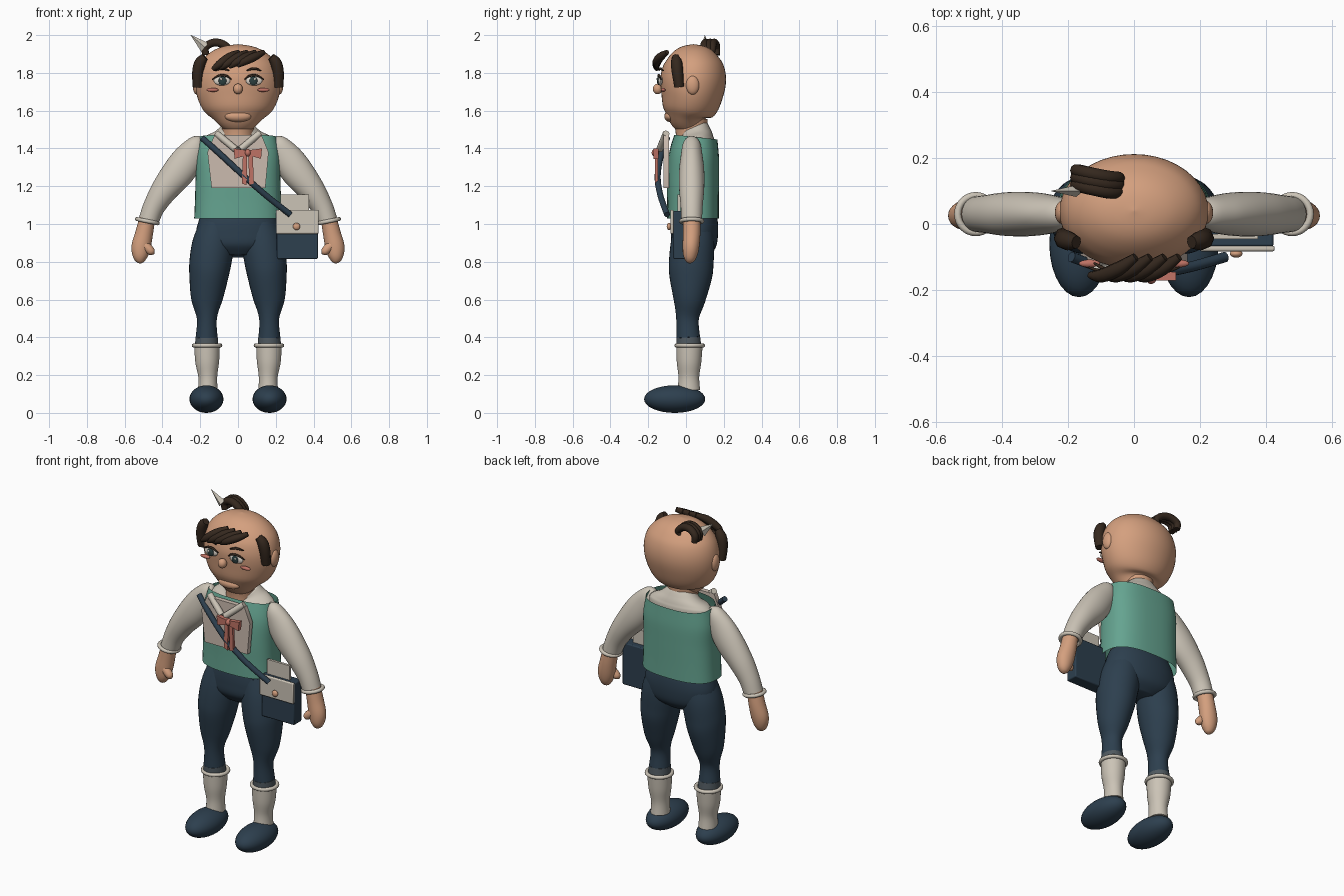
import bpy, bmesh, math
from mathutils import Vector

if "Cube" in bpy.data.objects:
    bpy.data.objects.remove(bpy.data.objects["Cube"])


def material(name, rgb):
    m = bpy.data.materials.new(name)
    m.use_nodes = True
    m.diffuse_color = (*rgb, 1)
    m.node_tree.nodes["Principled BSDF"].inputs["Base Color"].default_value = (*rgb, 1)
    return m


SKIN = material("warm skin", (.66, .35, .21))
CREAM = material("cream cloth", (.6, .55, .47))
PANEL = material("rosy cream", (.6, .5, .43))
TEAL = material("teal vest", (.13, .37, .28))
NAVY = material("navy", (.026, .05, .077))
BROWN = material("dark brown hair", (.035, .021, .013))
ROSE = material("rose ribbon", (.52, .17, .13))
WHITE = material("eye white", (.7, .65, .58))
IRIS = material("dark iris", (.025, .05, .05))
GREY = material("slate band", (.08, .1, .115))


def finish(name, bm, mat, angle=50):
    bmesh.ops.recalc_face_normals(bm, faces=bm.faces)
    me = bpy.data.meshes.new(name)
    bm.to_mesh(me)
    bm.free()
    ob = bpy.data.objects.new(name, me)
    bpy.context.collection.objects.link(ob)
    me.materials.append(mat)
    bpy.ops.object.select_all(action='DESELECT')
    ob.select_set(True)
    bpy.context.view_layer.objects.active = ob
    bpy.ops.object.shade_smooth_by_angle(angle=math.radians(angle))
    return ob


def spline(pts, steps):
    """Smooth curve through points of any dimension."""
    p = [pts[0]] + list(pts) + [pts[-1]]
    out = []
    for i in range(1, len(p) - 2):
        for k in range(steps):
            t = k / steps
            out.append([.5 * (2 * b + (c - a) * t + (2 * a - 5 * b + 4 * c - d) * t * t
                              + (3 * b - a - 3 * c + d) * t ** 3)
                        for a, b, c, d in zip(*p[i - 1:i + 3])])
    return out + [list(pts[-1])]


def sweep(name, pts, mat, sides=32, steps=5, power=2, caps=True, flip=1):
    """Tube through (x, y, z, width radius, depth radius) points."""
    path = spline([(p[0] * flip, *p[1:], *([p[3]] if len(p) == 4 else [])) for p in pts], steps)
    bm = bmesh.new()
    rings = []
    for i, (x, y, z, ra, rb) in enumerate(path):
        t = Vector(path[min(i + 1, len(path) - 1)][:3]) - Vector(path[max(i - 1, 0)][:3])
        u = t.cross(Vector((0, 1, 0))).normalized()
        v = u.cross(t).normalized()
        ring = []
        for k in range(sides):
            a = math.tau * k / sides
            c, s = math.cos(a), math.sin(a)
            c, s = (math.copysign(abs(q) ** (2 / power), q) for q in (c, s))
            ring.append(bm.verts.new(Vector((x, y, z)) + u * c * max(ra, .001) + v * s * max(rb, .001)))
        rings.append(ring)
    for a, b in zip(rings, rings[1:]):
        for k in range(sides):
            n = (k + 1) % sides
            bm.faces.new((a[k], a[n], b[n], b[k]))
    if caps:
        bm.faces.new(rings[0])
        bm.faces.new(rings[-1])
    return finish(name, bm, mat)


def ball(name, at, size, mat):
    bm = bmesh.new()
    bmesh.ops.create_uvsphere(bm, u_segments=28, v_segments=16, radius=1)
    bmesh.ops.scale(bm, vec=size, verts=bm.verts)
    bmesh.ops.translate(bm, vec=at, verts=bm.verts)
    return finish(name, bm, mat)


def plate(name, outline, y0, y1, mat):
    """Flat front-facing outline given as (x, z), with depth from y0 to y1."""
    bm = bmesh.new()
    f = bm.faces.new([bm.verts.new((x, y0, z)) for x, z in outline])
    ext = bmesh.ops.extrude_face_region(bm, geom=[f])["geom"]
    bmesh.ops.translate(bm, vec=(0, y1 - y0, 0), verts=[g for g in ext if isinstance(g, bmesh.types.BMVert)])
    return finish(name, bm, mat, 30)


def rect(x0, x1, z0, z1):
    return [(x0, z0), (x1, z0), (x1, z1), (x0, z1)]


def ring(name, at, radius, thick, mat, tilt=0):
    bpy.ops.mesh.primitive_torus_add(location=at, major_radius=radius, minor_radius=thick, rotation=(0, tilt, 0),
                                     major_segments=32, minor_segments=10)
    ob = bpy.context.object
    ob.name = name
    ob.data.materials.append(mat)
    bpy.ops.object.shade_smooth()


# Head and neck
sweep("head", [(0, .03, 1.5, .07, .06), (0, .015, 1.55, .125, .1), (0, .018, 1.6, .182, .14),
               (0, .03, 1.68, .218, .163), (0, .038, 1.76, .226, .174), (0, .04, 1.83, .212, .163),
               (0, .04, 1.88, .18, .135), (0, .04, 1.92, .128, .097), (0, .04, 1.942, .07, .055),
               (0, .04, 1.952, 0, 0)], SKIN, 40)
sweep("neck", [(0, .035, 1.4, .09), (0, .03, 1.48, .084), (0, .025, 1.55, .09)], SKIN)
ball("nose", (0, -.15, 1.715), (.025, .025, .028), SKIN)
ball("chin", (0, -.085, 1.57), (.07, .03, .03), SKIN)

# Paired face parts and side hair
for s, side in ((1, "left"), (-1, "right")):
    ball(side + "_ear", (.218 * s, .035, 1.735), (.022, .035, .05), SKIN)
    ball(side + "_eye", (.085 * s, -.136, 1.758), (.044, .012, .025), WHITE)
    ball(side + "_iris", (.082 * s, -.146, 1.758), (.021, .007, .023), IRIS)
    ball(side + "_glint", (.089 * s, -.153, 1.767), (.006, .003, .006), WHITE)
    sweep(side + "_lash", [(.035, -.14, 1.765, .003), (.06, -.146, 1.784, .006), (.1, -.143, 1.786, .006),
                           (.137, -.132, 1.765, .003)], BROWN, 10, flip=s)
    sweep(side + "_brow", [(.045, -.142, 1.812, .003), (.085, -.138, 1.823, .007), (.122, -.118, 1.812, .003)],
          BROWN, 10, flip=s)
    ball(side + "_cheek", (.135 * s, -.12, 1.71), (.032, .012, .011), ROSE)
    sweep(side + "_sideburn", [(.175, -.055, 1.885, .02), (.2, -.05, 1.855, .03), (.213, -.045, 1.8, .03),
                               (.213, -.035, 1.725, .026)], BROWN, 8, 3, flip=s)

# Fringe, topknot and clip
for i in range(4):
    x = -.13 + .044 * i
    sweep("fringe_lock", [(x - .005, -.155, 1.818 + .006 * i, .01), (x + .03, -.157, 1.845 + .005 * i, .021),
                          (x + .085, -.135, 1.885, .022), (x + .135, -.1, 1.91, .013)], BROWN, 8, 3)
for d in (-.022, 0, .022):
    sweep("topknot_strand", [(-.17, .14 + d, 1.895, .018), (-.172, .14 + d, 1.935, .02), (-.13, .13 + d, 1.96, .021),
                             (-.08, .12 + d, 1.952, .021), (-.045, .118 + d, 1.92, .018),
                             (-.06, .118 + d, 1.895, .01)], BROWN, 10, 4)
sweep("hair_clip", [(-.175, .1, 1.935, .03, .018), (-.25, .1, 2.0, .001, .001)], CREAM, 4, 1)

# Torso
sweep("shirt", [(0, .04, 1.1, .2, .1), (0, .05, 1.4, .2, .1), (0, .05, 1.455, .185, .095),
                (0, .045, 1.485, .125, .085), (0, .035, 1.51, .09, .08)], CREAM)
sweep("vest", [(0, .037, 1.03, .232, .137), (0, .037, 1.12, .228, .137), (0, .037, 1.24, .225, .138),
               (0, .042, 1.36, .225, .133), (0, .052, 1.46, .206, .115)], TEAL, 40, power=2.6, caps=False)
plate("shirt_front", [(-.14, 1.19), (.145, 1.19), (.162, 1.38), (.125, 1.47), (-.125, 1.47), (-.162, 1.38)],
      -.118, -.09, PANEL)
for s, side in ((1, "left"), (-1, "right")):
    sweep(side + "_collar", [(.115, -.105, 1.48, .018), (.012, -.14, 1.395, .018)], CREAM, 16, 2, flip=s)

# Ribbon bow
BX = .052
for s, side in ((1, "left"), (-1, "right")):
    plate(side + "_bow_wing", [(BX, 1.365), (BX + .07 * s, 1.345), (BX + .075 * s, 1.4), (BX, 1.39)],
          -.172, -.145, ROSE)
    plate(side + "_bow_tail", [(BX + .004 * s, 1.37), (BX + .026 * s, 1.37), (BX + .032 * s, 1.215),
                               (BX + .006 * s, 1.205)], -.165, -.148, ROSE)
ball("bow_knot", (BX, -.162, 1.377), (.017, .02, .02), ROSE)

# Hips and legs
sweep("hips", [(0, .045, 1.06, .19, .11), (0, .045, 1.02, .207, .122), (0, .045, .95, .222, .125),
               (0, .04, .88, .2, .115), (0, .035, .83, .1, .07)], NAVY, power=2.2)
for s, side in ((1, "left"), (-1, "right")):
    sweep(side + "_leg", [(.11, .04, 1.0, .09, .1), (.13, .035, .9, .11, .115), (.146, .028, .8, .111, .118),
                          (.155, .025, .72, .103, .113), (.165, .018, .6, .083, .085),
                          (.165, .008, .5, .053, .06), (.166, .012, .4, .058, .062)], NAVY, flip=s)
    sweep(side + "_knee_band", [(.166, .012, .4, .059, .063), (.166, .015, .35, .062, .066)], GREY, flip=s, steps=1)
    sweep(side + "_stocking", [(.164, .018, .36, .068, .07), (.163, .016, .27, .063, .065),
                               (.16, .015, .19, .05, .055), (.16, .015, .12, .052, .06)], CREAM, flip=s)
    ring(side + "_stocking_cuff", (.164 * s, .02, .357), .07, .011, CREAM)
    ball(side + "_shoe", (.167 * s, -.06, .073), (.09, .162, .073), NAVY)

    # Arms and hands
    sweep(side + "_sleeve", [(.185, .03, 1.45, .015), (.215, .03, 1.425, .05, .045), (.255, .03, 1.36, .078, .058),
                             (.315, .03, 1.275, .085, .067), (.39, .03, 1.18, .071, .066),
                             (.445, .03, 1.09, .058, .058), (.472, .03, 1.02, .054, .055)], CREAM, flip=s)
    ring(side + "_sleeve_cuff", (.48 * s, .03, 1.015), .056, .011, CREAM, .2 * -s)
    sweep(side + "_hand", [(.48, .03, 1.03, .042, .045), (.497, .03, .95, .047, .046), (.513, .026, .88, .051, .044),
                           (.518, .022, .83, .04, .036), (.518, .02, .8, .021, .02), (.518, .02, .79, 0, 0)],
          SKIN, 24, flip=s)
    sweep(side + "_thumb", [(.505, .01, .9, .022), (.475, .005, .87, .024), (.455, .003, .85, .019),
                            (.445, .003, .84, .002)], SKIN, 14, flip=s)

# Satchel with strap
bag = plate("satchel", rect(.205, .423, .815, 1.068), -.068, .005, NAVY)
flap = plate("satchel_flap", rect(.2, .427, .948, 1.075), -.083, -.066, CREAM)
for ob in (bag, flap):
    mod = ob.modifiers.new("soft edges", 'BEVEL')
    mod.width, mod.segments = .006, 2
plate("letter", rect(.226, .376, .98, 1.155), -.045, -.03, CREAM)
ball("satchel_button", (.31, -.09, .987), (.019, .012, .019), SKIN)
sweep("satchel_strap", [(-.19, -.1, 1.455, .016), (-.1, -.13, 1.375, .016), (.03, -.15, 1.255, .016),
                        (.15, -.135, 1.15, .016), (.277, -.1, 1.05, .016)], NAVY, 12)
